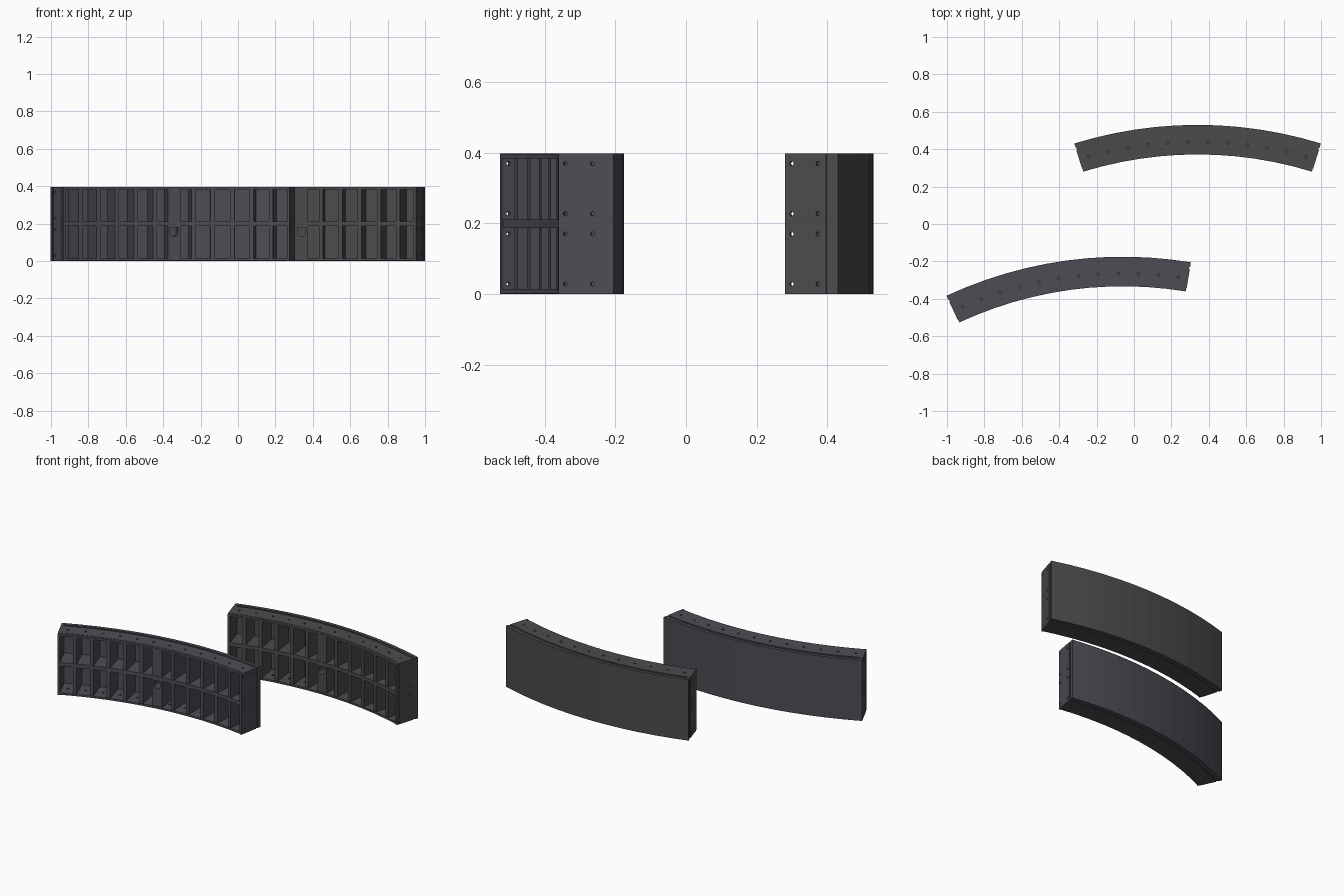
import bpy, math
from math import sin, cos, pi, radians
from mathutils import Vector

if "Cube" in bpy.data.objects:
    bpy.data.objects.remove(bpy.data.objects["Cube"])

R0, R1, H = 2.072, 2.23, 0.397      # inner radius, outer radius, height
HALF, BAYS = radians(17.2), 12      # half opening angle, number of bays
STEP = 2 * HALF / BAYS
T = 0.014                           # flange and end plate thickness
GROOVE = 0.004


def make_object(name, verts, faces, mat):
    me = bpy.data.meshes.new(name)
    me.from_pydata([tuple(v) for v in verts], [], faces)
    ob = bpy.data.objects.new(name, me)
    bpy.context.collection.objects.link(ob)
    if mat:
        me.materials.append(mat)
    # consistent outward normals
    import bmesh
    bm = bmesh.new()
    bm.from_mesh(me)
    bmesh.ops.recalc_face_normals(bm, faces=bm.faces)
    bm.to_mesh(me)
    bm.free()
    return ob


def loft(rings):
    """Vertices and faces of a closed solid through equal rings."""
    n = len(rings[0])
    verts = [p for ring in rings for p in ring]
    faces = [(k * n + i, k * n + (i + 1) % n, (k + 1) * n + (i + 1) % n, (k + 1) * n + i)
             for k in range(len(rings) - 1) for i in range(n)]
    faces += [tuple(range(n)), tuple((len(rings) - 1) * n + i for i in range(n))]
    return verts, faces


def solids(name, parts, mat):
    """One object from several lofted solids."""
    verts, faces = [], []
    for v, f in parts:
        o = len(verts)
        verts += v
        faces += [tuple(i + o for i in q) for q in f]
    return make_object(name, verts, faces, mat)


def cut(ob, cutter):
    cutter.hide_render = True
    cutter.hide_set(True)
    m = ob.modifiers.new("cut", 'BOOLEAN')
    m.operation, m.solver, m.object = 'DIFFERENCE', 'EXACT', cutter


def rect(a0, a1, b0, b1):
    return [(a0, b0), (a1, b0), (a1, b1), (a0, b1)]


def joint_profile(depth):
    """Flange section (radius, depth): inner recess and gasket groove on the outer side."""
    g = GROOVE
    return [(R0, depth), (R0, g / 2), (R0 + 0.017, g / 2), (R0 + 0.017, 0),
            (R0 + 0.122, 0), (R0 + 0.122, g), (R0 + 0.136, g), (R0 + 0.136, 0),
            (R1, 0), (R1, depth)]


def segment(tag, cx, cy, mid, colour):
    mat = bpy.data.materials.new(tag + "_steel")
    mat.diffuse_color = colour
    mat.use_nodes = True
    mat.node_tree.nodes["Principled BSDF"].inputs["Base Color"].default_value = mat.diffuse_color

    def polar(a, r, z, t=0.0):
        a += mid
        return Vector((cx + r * sin(a) + t * cos(a), cy + r * cos(a) - t * sin(a), z))

    angles = [-HALF + k * STEP for k in range(BAYS + 1)]
    inset = [max(-HALF + 0.006, min(HALF - 0.006, a)) for a in angles]

    def sweep(profile, span):
        return loft([[polar(a, r, z) for r, z in profile] for a in span])

    def slab(a, profile, z0, z1):
        """Profile of (radius, tangential offset) raised from z0 to z1."""
        return loft([[polar(a, r, z, t) for r, t in profile] for z in (z0, z1)])

    def circle(rad, n=12):
        return [(rad * cos(2 * pi * i / n), rad * sin(2 * pi * i / n)) for i in range(n)]

    # outer skin
    solids(tag + "_outer_skin",
           [sweep(rect(R1 - 0.018, R1, 0.006, H - 0.006), inset)], mat)

    # top and bottom flanges with bolt holes
    prof = joint_profile(T)
    flanges = solids(tag + "_flanges", [sweep(prof, inset),
                     sweep([(r, H - d) for r, d in prof], inset)], mat)
    holes = []
    for k in range(BAYS):
        a = -HALF + (k + 0.5) * STEP
        for z in (0, H):
            holes.append(slab(a, [(2.14 + u, v) for u, v in circle(0.007)], z - 0.03, z + 0.03))
    cut(flanges, solids(tag + "_flange_hole_cutter", holes, None))

    # end plates with bolt holes
    plates, holes = [], []
    for s in (-1, 1):
        plates.append(slab(s * HALF, [(r, -s * d) for r, d in joint_profile(0.016)], 0, H))
        for dr in (0.02, 0.098):
            for z in (0.028, 0.17, 0.227, 0.369):
                holes.append(loft([[polar(s * HALF, R0 + dr + u, z + v, t)
                                    for u, v in circle(0.006)] for t in (-0.03, 0.03)]))
    ends = solids(tag + "_end_plates", plates, mat)
    cut(ends, solids(tag + "_end_hole_cutter", holes, None))

    # middle web
    solids(tag + "_middle_web",
           [sweep(rect(R0 + 0.003, R1 - 0.015, H / 2 - 0.0125, H / 2 + 0.0125), inset)], mat)

    # radial ribs
    bays = ((T - 0.004, H / 2 - 0.01), (H / 2 + 0.01, H - T + 0.004))
    ribs = []
    for a in angles[1:-1]:
        if abs(a) > 1e-4:
            p = [(R0 + 0.005, -0.011), (R1 - 0.015, -0.014), (R1 - 0.015, 0.014), (R0 + 0.005, 0.011)]
            ribs += [slab(a, p, *b) for b in bays]
    solids(tag + "_ribs", ribs, mat)

    # wide centre rib with a rounded blind pocket
    centre = solids(tag + "_centre_rib",
                    [slab(0, rect(R0 + 0.005, R1 - 0.015, -0.034, 0.034), *b) for b in bays], mat)
    u = [(-0.021, 0.18), (0.021, 0.18)]
    u += [(0.021 * cos(i * pi / 10), 0.151 - 0.021 * sin(i * pi / 10)) for i in range(11)]
    pocket = loft([[polar(0, r, z, t) for t, z in u] for r in (R0 - 0.02, R0 + 0.08)])
    cut(centre, solids(tag + "_pocket_cutter", [pocket], None))


segment("front_segment", -0.06, -2.405, radians(-7.8), (0.075, 0.073, 0.09, 1))
segment("back_segment", 0.34, -1.70, 0.0, (0.07, 0.071, 0.073, 1))
